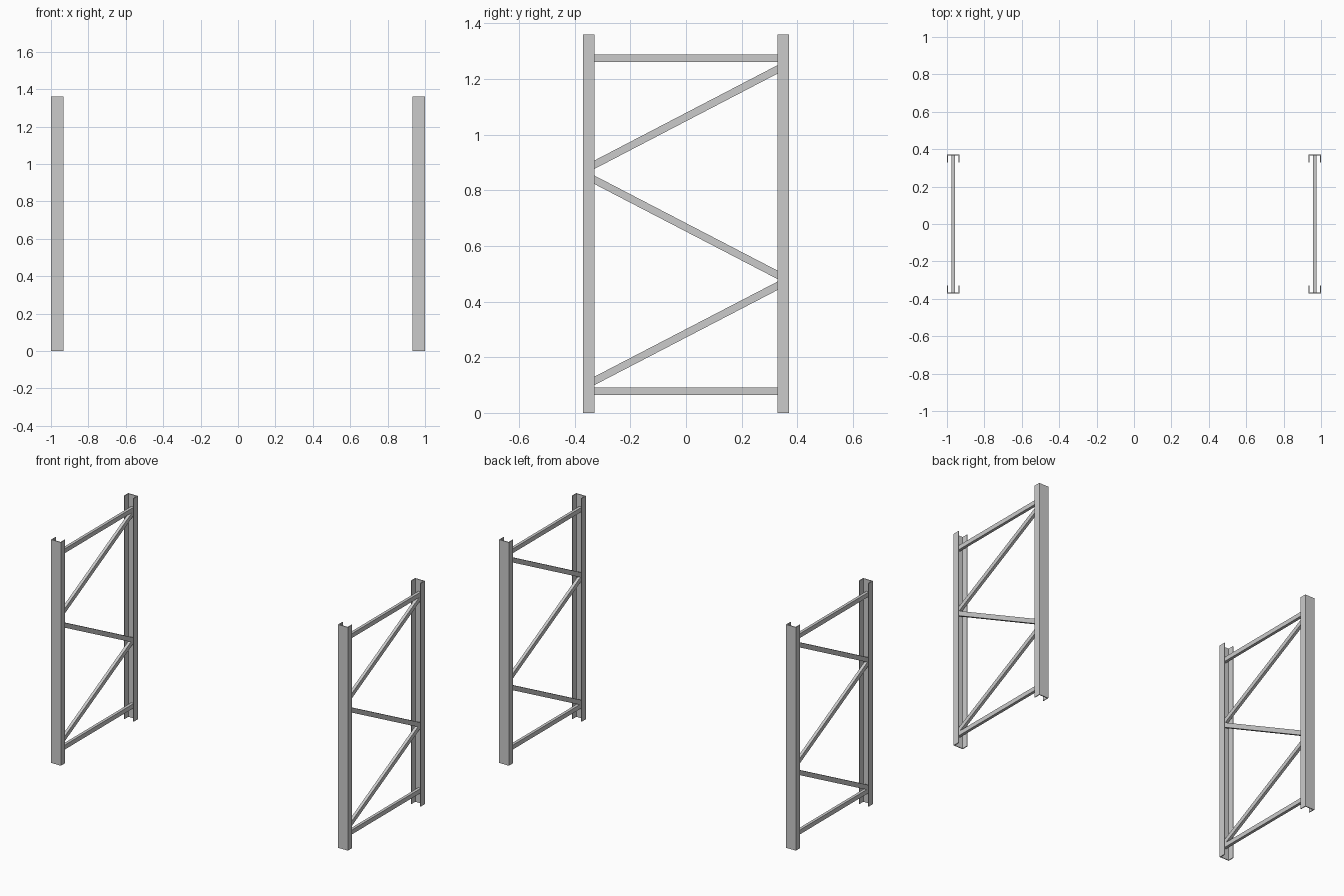
import bpy, bmesh, math
from mathutils import Vector, Matrix

if "Cube" in bpy.data.objects:
    bpy.data.objects.remove(bpy.data.objects["Cube"])

POST_X, POST_H = 0.967, 1.36
HALF_W, Y_OUT, Y_IN, T = 0.033, 0.371, 0.329, 0.005


def add_object(name, bm):
    bmesh.ops.recalc_face_normals(bm, faces=bm.faces[:])
    mesh = bpy.data.meshes.new(name)
    bm.to_mesh(mesh)
    bm.free()
    obj = bpy.data.objects.new(name, mesh)
    bpy.context.collection.objects.link(obj)
    return obj


# Upright post: C-channel, open towards the frame centre
def post(name, x, side):
    w, i = HALF_W, HALF_W - T
    profile = [(-w, Y_OUT), (w, Y_OUT), (w, Y_IN), (i, Y_IN),
               (i, Y_OUT - T), (-i, Y_OUT - T), (-i, Y_IN), (-w, Y_IN)]
    bm = bmesh.new()
    face = bm.faces.new([bm.verts.new((x + px, side * py, 0)) for px, py in profile])
    ext = bmesh.ops.extrude_face_region(bm, geom=[face], use_keep_orig=True)
    top = [v for v in ext["geom"] if isinstance(v, bmesh.types.BMVert)]
    bmesh.ops.translate(bm, verts=top, vec=(0, 0, POST_H))
    add_object(name, bm)


# Brace: rectangular bar between the two post webs
def brace(name, x, z_front, z_back, width=0.018, height=0.027):
    y = Y_OUT - T
    a, b = Vector((x, -y, z_front)), Vector((x, y, z_back))
    d = b - a
    bm = bmesh.new()
    bmesh.ops.create_cube(bm, size=1)
    length = d.length - abs(d.z) / d.length * height
    bmesh.ops.scale(bm, vec=(width, length, height), verts=bm.verts)
    rot = Matrix.Rotation(math.atan2(d.z, d.y), 4, 'X')
    bmesh.ops.transform(bm, matrix=Matrix.Translation((a + b) / 2) @ rot, verts=bm.verts)
    add_object(name, bm)


# Two identical upright frames
for label, x in (("left", -POST_X), ("right", POST_X)):
    post(f"{label}_front_post", x, -1)
    post(f"{label}_back_post", x, 1)
    brace(f"{label}_bottom_strut", x, 0.078, 0.078)
    brace(f"{label}_top_strut", x, 1.274, 1.274)
    brace(f"{label}_lower_diagonal", x, 0.096, 0.476)
    brace(f"{label}_middle_diagonal", x, 0.857, 0.477)
    brace(f"{label}_upper_diagonal", x, 0.873, 1.254)
